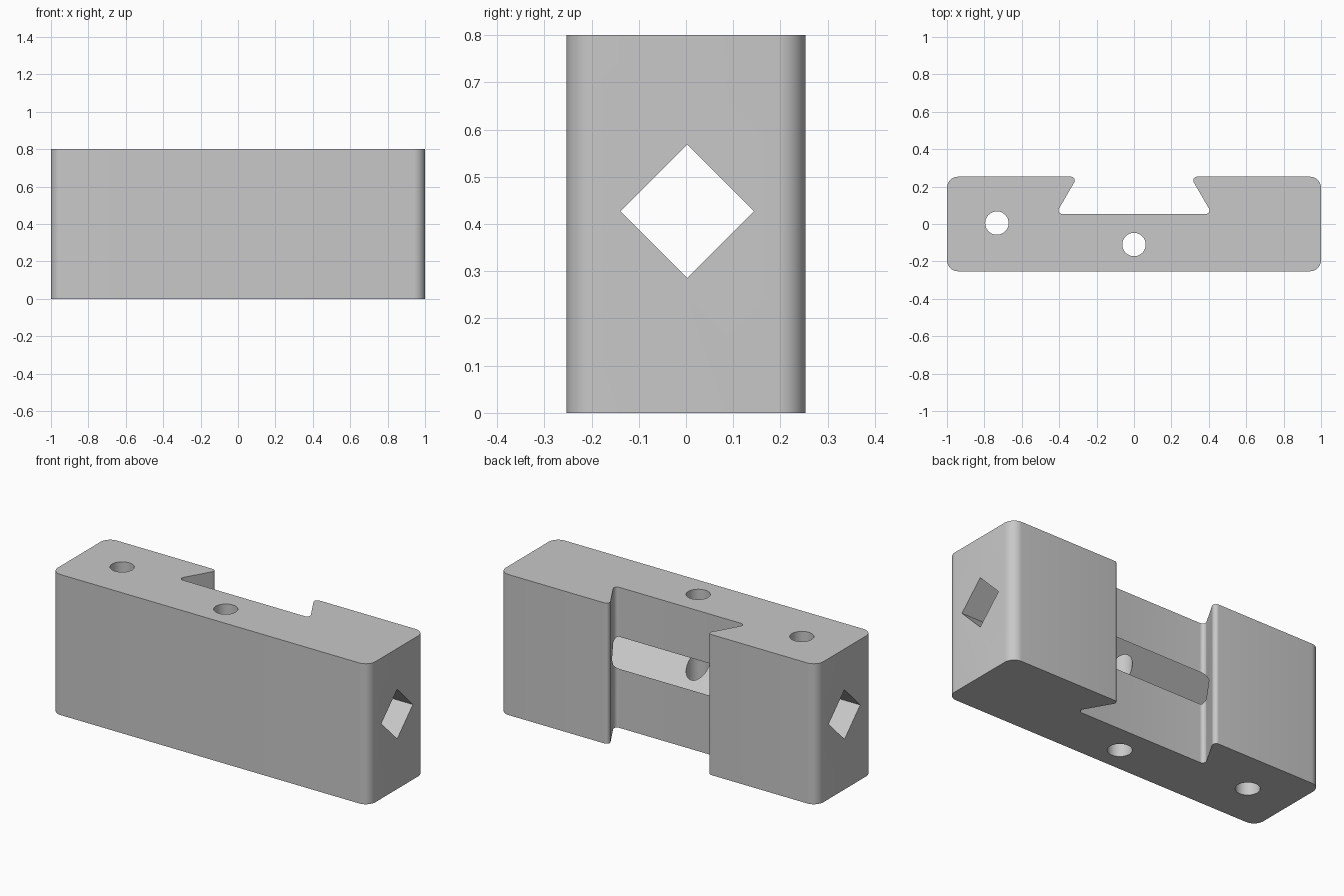
import bpy, bmesh
from math import pi, radians, tan
from mathutils import Matrix, Vector

default_cube = bpy.data.objects.get("Cube")
if default_cube:
    bpy.data.objects.remove(default_cube, do_unlink=True)

HEIGHT, HALF_Y, FLOOR_Y = 0.8, 0.253, 0.053
CHANNEL_Z = 0.427

grey = bpy.data.materials.new("plain grey")
grey.use_nodes = True
colour = (0.58, 0.58, 0.58, 1)
grey.diffuse_color = colour
grey.node_tree.nodes["Principled BSDF"].inputs["Base Color"].default_value = colour


def fillet(before, corner, after, radius, steps=10):
    """Points of a round arc replacing one corner of an outline."""
    a, b = (before - corner).normalized(), (after - corner).normalized()
    half = a.angle(b) / 2
    reach = radius / tan(half)
    start, end = corner + a * reach, corner + b * reach
    centre = corner + (a + b).normalized() * (reach ** 2 + radius ** 2) ** 0.5
    sweep = (start - centre).angle_signed(end - centre)
    return [centre + Matrix.Rotation(-sweep * i / steps, 2) @ (start - centre)
            for i in range(steps + 1)]


def make_object(name, bm):
    mesh = bpy.data.meshes.new(name)
    bmesh.ops.recalc_face_normals(bm, faces=bm.faces)
    bm.to_mesh(mesh)
    bm.free()
    obj = bpy.data.objects.new(name, mesh)
    bpy.context.collection.objects.link(obj)
    mesh.materials.append(grey)
    return obj


def prism_cutter(name, sides, radius, length, matrix):
    bm = bmesh.new()
    bmesh.ops.create_cone(bm, cap_ends=True, segments=sides, radius1=radius,
                          radius2=radius, depth=length, matrix=matrix)
    obj = make_object(name, bm)
    obj.hide_render = True
    return obj


# Block outline with rounded ends and a dovetail slot in the back
right_half = [(1, -HALF_Y, 0.06), (1, HALF_Y, 0.06),
              (0.302, HALF_Y, 0.02), (0.418, FLOOR_Y, 0.02)]
left_half = [(-x, y, r) for x, y, r in reversed(right_half)]
corners = right_half + left_half
points = [Vector((x, y)) for x, y, r in corners]
outline = []
for i, (x, y, r) in enumerate(corners):
    outline += fillet(points[i - 1], points[i], points[(i + 1) % len(points)], r)

bm = bmesh.new()
base = bm.faces.new([bm.verts.new((p.x, p.y, 0)) for p in outline])
top = bmesh.ops.extrude_face_region(bm, geom=[base])
bmesh.ops.translate(bm, vec=(0, 0, HEIGHT),
                    verts=[v for v in top["geom"] if isinstance(v, bmesh.types.BMVert)])
block = make_object("dovetail_block", bm)

# Two upright round holes and the lengthwise square channel on its corner
cutters = [prism_cutter(f"{name}_hole_cutter", 48, 0.0625, 2,
                        Matrix.Translation((x, y, HEIGHT / 2)))
           for name, x, y in (("end", -0.733, 0.005), ("middle", 0, -0.11))]
cutters.append(prism_cutter("channel_cutter", 4, 0.1415, 3,
                            Matrix.Translation((0, 0.003, CHANNEL_Z))
                            @ Matrix.Rotation(pi / 2, 4, "Y")))

bpy.ops.object.select_all(action="DESELECT")
bpy.context.view_layer.objects.active = block
block.select_set(True)
for cutter in cutters:
    cut = block.modifiers.new(cutter.name, "BOOLEAN")
    cut.operation, cut.solver, cut.object = "DIFFERENCE", "EXACT", cutter
    bpy.ops.object.modifier_apply(modifier=cut.name)
    bpy.data.objects.remove(cutter, do_unlink=True)

bpy.ops.object.shade_smooth_by_angle(angle=radians(30))
